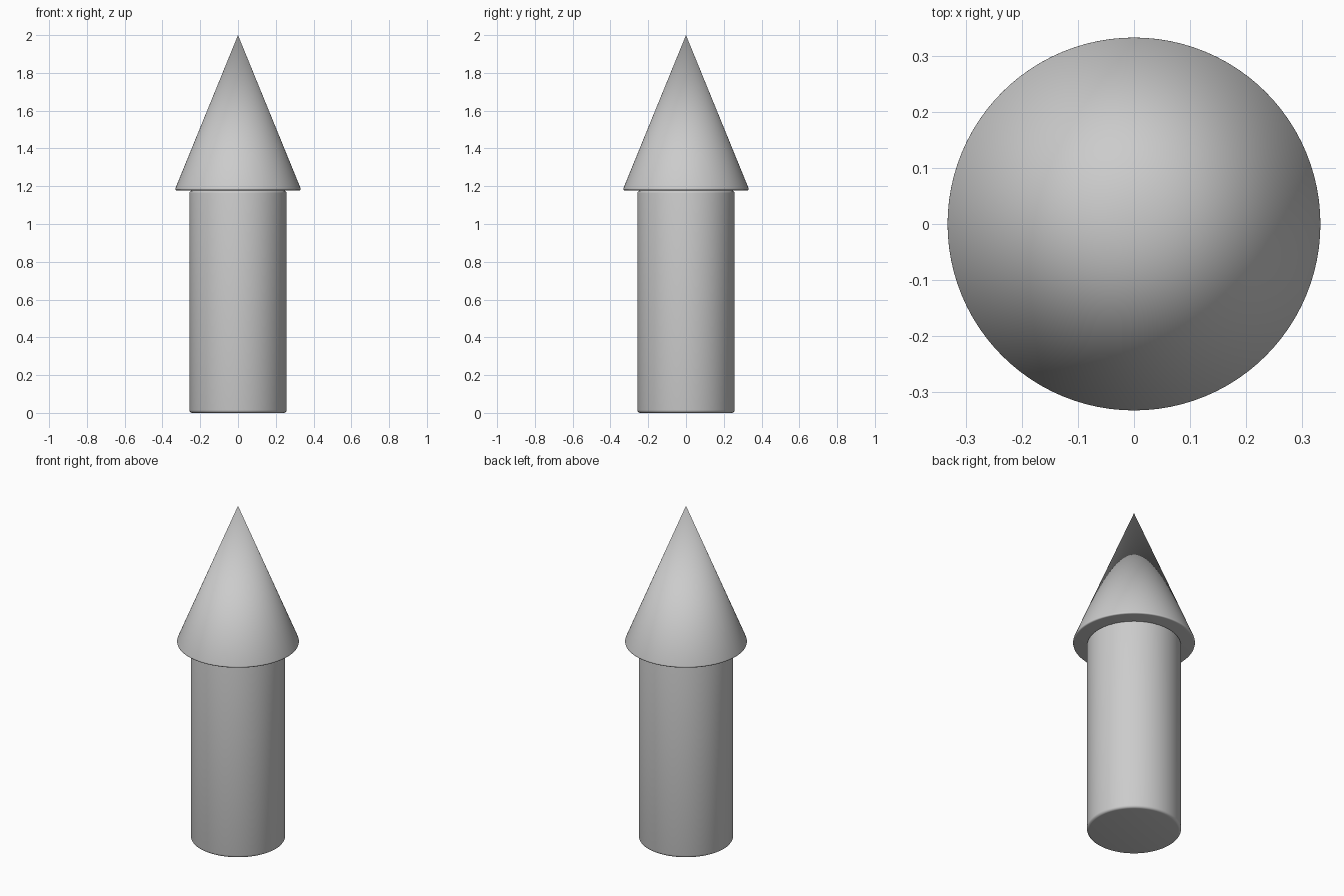
import bpy
import math

default = bpy.data.objects.get("Cube")
if default:
    bpy.data.objects.remove(default, do_unlink=True)

TOTAL_HEIGHT = 2.0
RIM_HEIGHT = 1.178
SIDES = 96

# Single light grey material
grey = bpy.data.materials.new("light grey")
grey.use_nodes = True
color = (0.6, 0.6, 0.6, 1.0)
grey.diffuse_color = color
grey.node_tree.nodes["Principled BSDF"].inputs["Base Color"].default_value = color


def round_part(name, bottom_radius, top_radius, bottom, top, bevel):
    """Upright round solid with softened rims and smooth sides."""
    bpy.ops.mesh.primitive_cone_add(
        vertices=SIDES, radius1=bottom_radius, radius2=top_radius,
        depth=top - bottom, location=(0, 0, (top + bottom) / 2))
    part = bpy.context.object
    part.name = name
    part.data.materials.append(grey)
    mod = part.modifiers.new("soft_rims", 'BEVEL')
    mod.width = bevel
    mod.segments = 4
    mod.limit_method = 'ANGLE'
    mod.angle_limit = math.radians(40)
    bpy.ops.object.modifier_apply(modifier=mod.name)
    bpy.ops.object.shade_smooth_by_angle(angle=math.radians(50))
    return part


# Cylindrical body and overhanging pointed cap
round_part("body", 0.257, 0.257, 0, RIM_HEIGHT, 0.015)
round_part("pointed_cap", 0.336, 0, RIM_HEIGHT, TOTAL_HEIGHT, 0.012)
